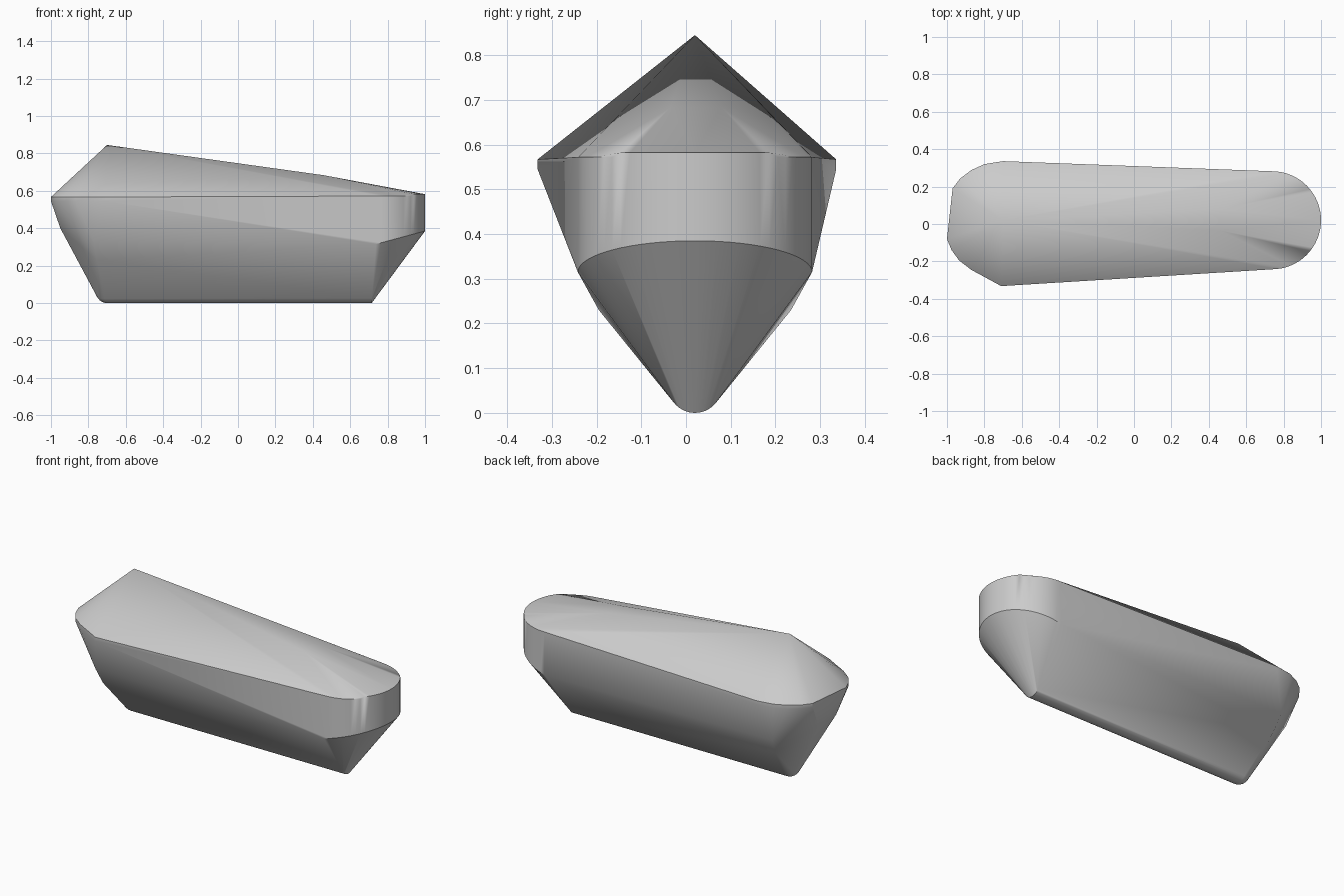
import bpy, bmesh
from math import sin, cos, radians, pi

cube = bpy.data.objects.get("Cube")
if cube:
    bpy.data.objects.remove(cube, do_unlink=True)

MID = 0.02  # y of the long axis
points = []

# Rounded nose: a half cylinder cut by a sloping plane underneath
NOSE_X, NOSE_R, STEPS = 0.738, 0.262, 32
for i in range(STEPS + 1):
    a = -pi / 2 + pi * i / STEPS
    x, dy = NOSE_X + NOSE_R * cos(a), NOSE_R * sin(a)
    top = 0.582 if abs(dy) < 0.175 and x > NOSE_X else 0.572
    points += [(x, MID + dy, top), (x, MID + dy, 0.315 + 0.07 * cos(a))]

# Blunt tail outline, extruded into a short vertical rim
tail = [(-0.64, 0.334), (-0.70, 0.336), (-0.80, 0.32), (-0.87, 0.288),
        (-0.93, 0.243), (-0.97, 0.19), (-1.0, -0.08), (-0.975, -0.14),
        (-0.935, -0.195), (-0.87, -0.245), (-0.71, -0.332)]
for x, y in tail:
    points += [(x, y, 0.567), (x, y, 0.545)]

# Tail underside: end panel and the knees on both flanks
points += [(-0.95, -0.06, 0.40), (-0.95, 0.11, 0.40)]
for s in (-1, 1):
    points += [(-0.77, MID + s * 0.265, 0.33), (-0.755, MID + s * 0.215, 0.23)]

# Rounded keel: sharp front section, ball-shaped rear end
KEEL_R = 0.06
for i in range(13):
    a = radians(-54 + 9 * i)
    points.append((0.715, MID + KEEL_R * sin(a), KEEL_R * (1 - cos(a))))
for i in range(13):
    turn = radians(90 + 15 * i)
    for j in range(6):
        a = radians(13 * j)
        r = KEEL_R * sin(a)
        points.append((-0.70 + r * cos(turn), MID + r * sin(turn),
                       KEEL_R * (1 - cos(a))))

# Roof peak and the forked ridge end
points += [(-0.70, MID, 0.845), (0.46, 0.08, 0.683), (0.46, -0.035, 0.683)]

# Wrap everything in one convex skin
bm = bmesh.new()
for p in points:
    bm.verts.new(p)
bmesh.ops.remove_doubles(bm, verts=bm.verts[:], dist=0.0005)
bmesh.ops.convex_hull(bm, input=bm.verts[:])
loose = [v for v in bm.verts if not v.link_faces]
bmesh.ops.delete(bm, geom=loose, context='VERTS')
bmesh.ops.dissolve_limit(bm, angle_limit=radians(0.5), verts=bm.verts[:],
                         edges=bm.edges[:])
bmesh.ops.recalc_face_normals(bm, faces=bm.faces[:])
mesh = bpy.data.meshes.new("hull_body")
bm.to_mesh(mesh)
bm.free()

body = bpy.data.objects.new("hull_body", mesh)
bpy.context.collection.objects.link(body)

# Plain grey finish
grey = bpy.data.materials.new("light_grey")
grey.use_nodes = True
colour = (0.6, 0.6, 0.6, 1)
grey.diffuse_color = colour
for node in grey.node_tree.nodes:
    if node.type == 'BSDF_PRINCIPLED':
        node.inputs["Base Color"].default_value = colour
mesh.materials.append(grey)

bpy.ops.object.select_all(action='DESELECT')
body.select_set(True)
bpy.context.view_layer.objects.active = body
bpy.ops.object.shade_smooth_by_angle(angle=radians(30))
